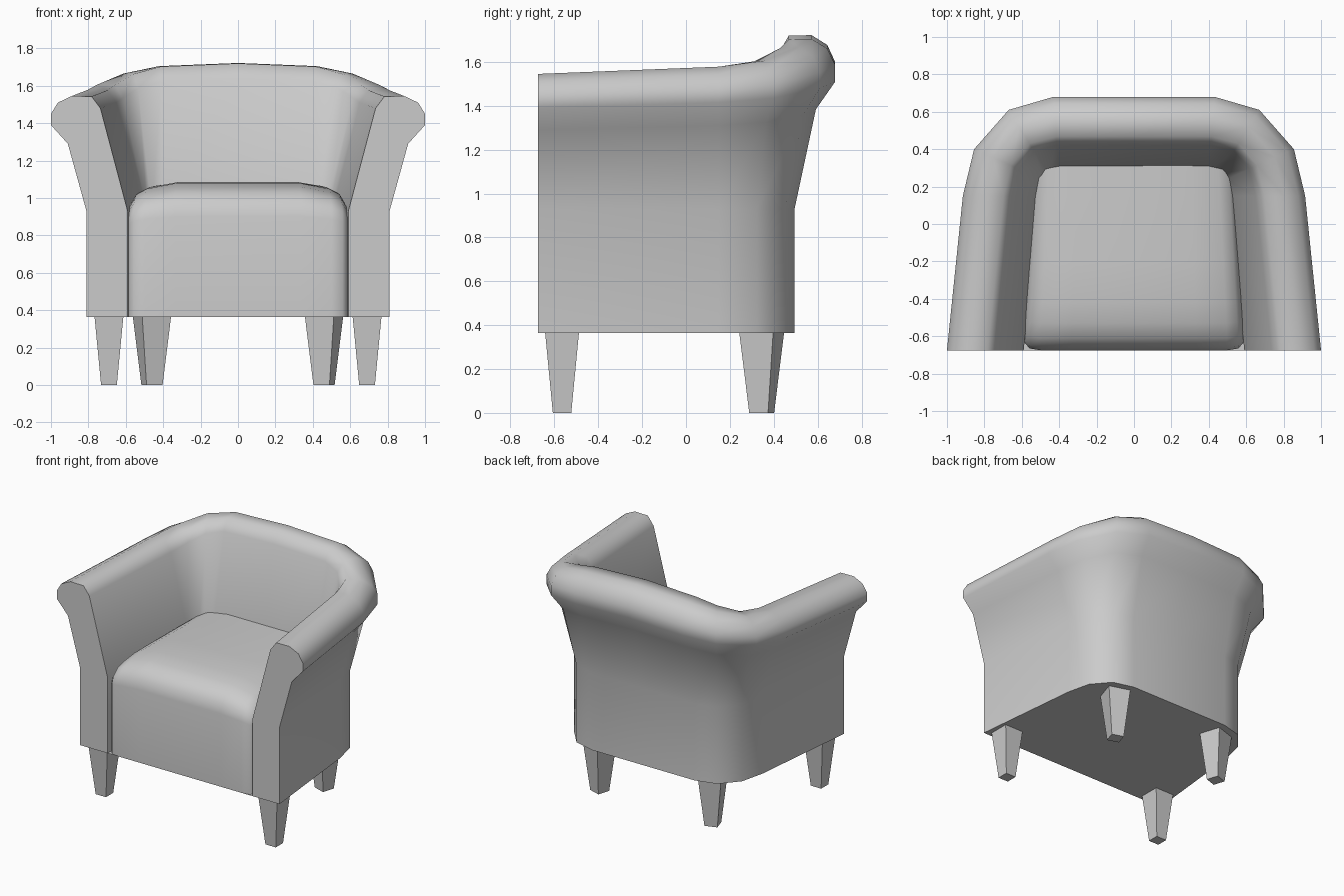
import bpy, bmesh, math
from mathutils import Vector, Matrix

cube = bpy.data.objects.get("Cube")
if cube:
    bpy.data.objects.remove(cube, do_unlink=True)

BASE = 0.365   # underside height
WAIST = 0.93   # height where the walls start to flare

grey = bpy.data.materials.new("plain grey")
grey.use_nodes = True
COLOUR = (0.6, 0.6, 0.6, 1)
grey.diffuse_color = COLOUR
grey.node_tree.nodes["Principled BSDF"].inputs["Base Color"].default_value = COLOUR


def finish(name, bm, smooth=None):
    bmesh.ops.recalc_face_normals(bm, faces=bm.faces)
    mesh = bpy.data.meshes.new(name)
    bm.to_mesh(mesh)
    bm.free()
    mesh.materials.append(grey)
    obj = bpy.data.objects.new(name, mesh)
    bpy.context.collection.objects.link(obj)
    if smooth:
        bpy.ops.object.select_all(action='DESELECT')
        obj.select_set(True)
        bpy.context.view_layer.objects.active = obj
        bpy.ops.object.shade_smooth_by_angle(angle=math.radians(smooth))
    return obj


def loft(bm, rows):
    grid = [[bm.verts.new(p) for p in row] for row in rows]
    for a, b in zip(grid, grid[1:]):
        for i in range(len(a) - 1):
            bm.faces.new((a[i], a[i + 1], b[i + 1], b[i]))
    return grid


# Wrap-around arms and back: one rolled section swept along a U
# section: (inward share of the wall depth, height at the arm front)
section = [(0.463, BASE), (0.463, WAIST), (0.22, 1.29), (0, 1.39), (0, 1.45),
           (0.09, 1.51), (0.27, 1.545), (0.53, 1.543), (0.645, 1.48),
           (1, WAIST), (1, BASE)]
# stations: outer rim x, y, inner foot x, y, rim height
half = [(1.0, -0.675, 0.59, -0.675, 1.545), (0.915, 0.15, 0.505, 0.15, 1.578),
        (0.855, 0.4, 0.485, 0.235, 1.605), (0.67, 0.61, 0.46, 0.27, 1.665),
        (0.43, 0.68, 0.40, 0.28, 1.705)]
middle = [(0, 0.68, 0, 0.28, 1.722)]
stations = half + middle + [(-a, b, -c, d, h) for a, b, c, d, h in reversed(half)]

rows = []
for ox, oy, ix, iy, top in stations:
    stretch = (top - WAIST) / (1.545 - WAIST)
    row = []
    for t, z in section:
        xy = Vector((ox, oy)).lerp(Vector((ix, iy)), t)
        row.append((xy.x, xy.y, z if z <= WAIST else WAIST + (z - WAIST) * stretch))
    rows.append(row)

bm = bmesh.new()
grid = loft(bm, rows)
bm.faces.new(grid[0])
bm.faces.new(grid[-1])
bm.faces.new([row[0] for row in grid])   # flat underside
finish("arms_and_back", bm, 60)

# Seat cushion block with a domed top and a rounded front edge
profile = [(-0.675, BASE), (-0.675, 0.9), (-0.66, 0.97), (-0.61, 1.03),
           (-0.53, 1.06), (-0.42, 1.08), (-0.2, 1.085), (0.15, 1.085), (0.36, 1.085)]
# across: share of half width, drop at the edge, setback at the front corner
across = [(0.57, 0, 0), (0.85, 0.035, 0), (0.95, 0.07, 0.01), (1, 0.125, 0.045)]
columns = [(-s, d, b) for s, d, b in reversed(across)] + across

rows = []
for y, z in profile:
    along = (y + 0.675) / 1.035
    width = 0.588 - 0.06 * along
    rise = max(0, (z - 0.8) / (1.085 - 0.8))
    row = []
    for s, drop, back in columns:
        fall = drop * rise * (1 - 0.4 * along)
        row.append((s * width, y + back * max(0, 1 - 4 * along), z - fall))
    # side skirts down to the underside
    left, right = row[0], row[-1]
    rows.append([(left[0], left[1], BASE)] + row + [(right[0], right[1], BASE)])

bm = bmesh.new()
loft(bm, rows)
bmesh.ops.remove_doubles(bm, verts=bm.verts, dist=0.0005)
bmesh.ops.dissolve_degenerate(bm, edges=bm.edges, dist=0.0005)
finish("seat_cushion", bm, 50)


# Four tapered square legs
def leg(name, x, y, top, bottom, turn):
    bm = bmesh.new()
    bmesh.ops.create_cone(bm, cap_ends=True, segments=4, radius1=bottom * math.sqrt(2),
                          radius2=top * math.sqrt(2), depth=BASE)
    bm.transform(Matrix.Translation((x, y, BASE / 2))
                 @ Matrix.Rotation(math.radians(45 + turn), 4, 'Z'))
    finish(name, bm)


for side, label in ((1, "left"), (-1, "right")):
    leg("front_leg_" + label, side * 0.69, -0.565, 0.077, 0.042, 0)
    leg("back_leg_" + label, side * 0.46, 0.345, 0.081, 0.045, -18 * side)
